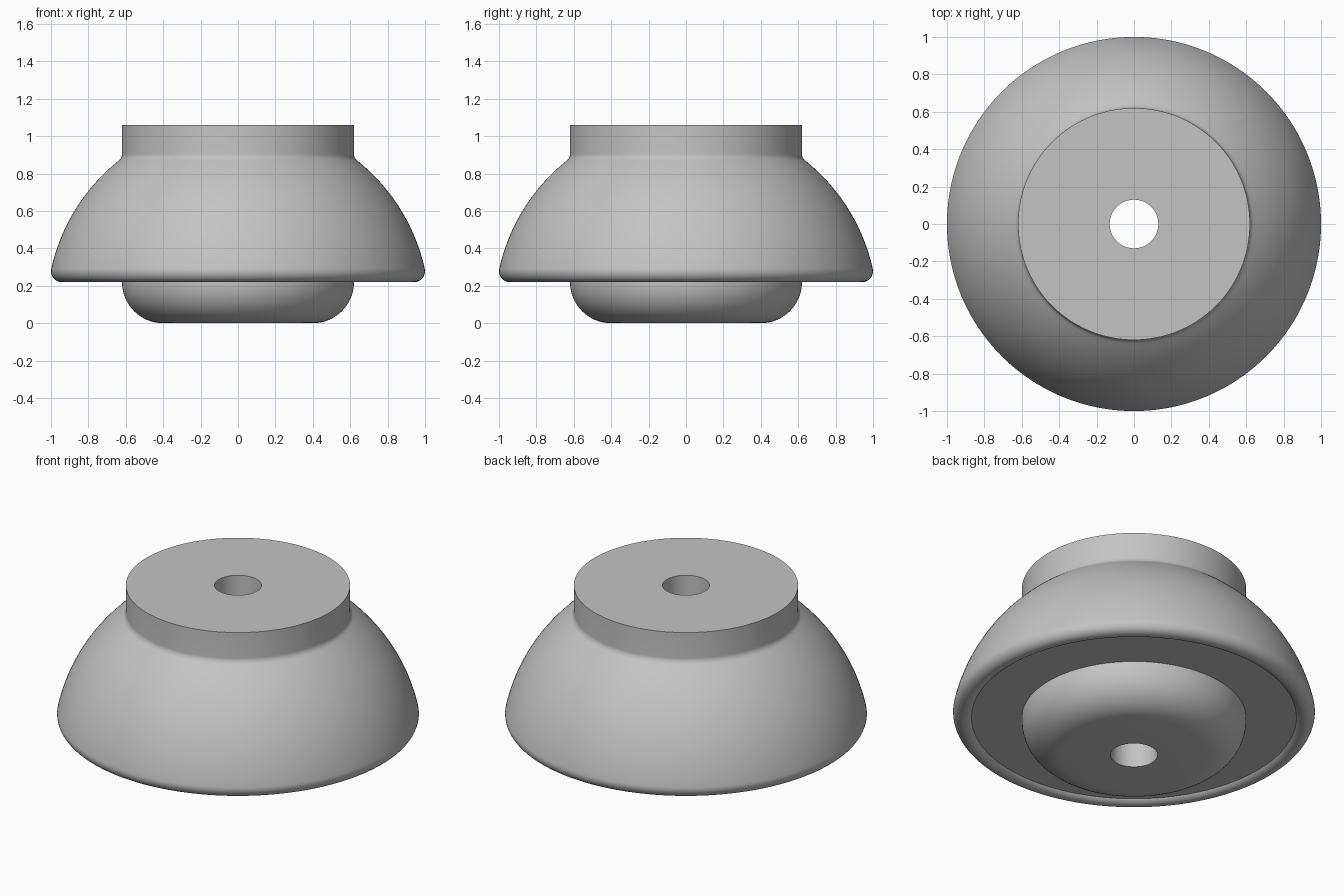
import bpy, bmesh
from math import sin, cos, radians, degrees, atan2, hypot, asin, tau

cube = bpy.data.objects.get("Cube")
if cube:
    bpy.data.objects.remove(cube, do_unlink=True)


def arc(cx, cz, r, start, end, steps):
    """Points on an arc in the (radius, height) plane, angles in degrees."""
    angles = [radians(start + (end - start) * i / steps) for i in range(steps + 1)]
    return [(cx + r * cos(a), cz + r * sin(a)) for a in angles]


def lathe(name, profile, material, segments=160):
    """Revolve a closed profile about the vertical axis."""
    bm = bmesh.new()
    verts = [bm.verts.new((r, 0, z)) for r, z in profile]
    edges = [bm.edges.new((v, verts[i - 1])) for i, v in enumerate(verts)]
    bmesh.ops.spin(bm, geom=verts + edges, cent=(0, 0, 0), axis=(0, 0, 1),
                   angle=tau, steps=segments, use_merge=True)
    bmesh.ops.remove_doubles(bm, verts=bm.verts, dist=1e-5)
    bmesh.ops.recalc_face_normals(bm, faces=bm.faces)
    mesh = bpy.data.meshes.new(name)
    bm.to_mesh(mesh)
    bm.free()
    mesh.materials.append(material)
    obj = bpy.data.objects.new(name, mesh)
    bpy.context.collection.objects.link(obj)
    bpy.ops.object.select_all(action='DESELECT')
    obj.select_set(True)
    bpy.context.view_layer.objects.active = obj
    bpy.ops.object.shade_smooth_by_angle(angle=radians(30))
    return obj


grey = bpy.data.materials.new("plain_grey")
grey.use_nodes = True
colour = (0.55, 0.55, 0.55, 1)
grey.diffuse_color = colour
grey.node_tree.nodes["Principled BSDF"].inputs["Base Color"].default_value = colour

# Main dimensions
bore, neck, top = 0.13, 0.62, 1.06
recess_z = 0.24
rim_x, rim_z, rim_r = 0.942, 0.278, 0.058
dome_z = 0.07
dome_r = hypot(rim_x, rim_z - dome_z) + rim_r
foot_r = 0.22

# Rounded foot up to the recessed underside
profile = [(bore, 0)]
profile += arc(neck - foot_r, foot_r, foot_r, -90, 0, 16)
profile += [(neck, recess_z)]

# Rounded rim, tangent to the dome
rim_start = -180 - degrees(asin((recess_z - rim_z) / rim_r))
rim_end = degrees(atan2(rim_z - dome_z, rim_x))
profile += arc(rim_x, rim_z, rim_r, rim_start, rim_end, 24)

# Dome
dome_end = 51.5
dome = arc(0, dome_z, dome_r, rim_end, dome_end, 24)
profile += dome[1:]

# Small concave fillet into the straight neck
x, z = dome[-1]
c, s = cos(radians(dome_end)), sin(radians(dome_end))
fillet = (x - neck) / (1 - c)
profile += arc(x + fillet * c, z + fillet * s, fillet, 180 + dome_end, 180, 8)[1:]

# Neck, flat top and bore
profile += [(neck, top), (bore, top)]

lathe("domed_knob_body", profile, grey)
